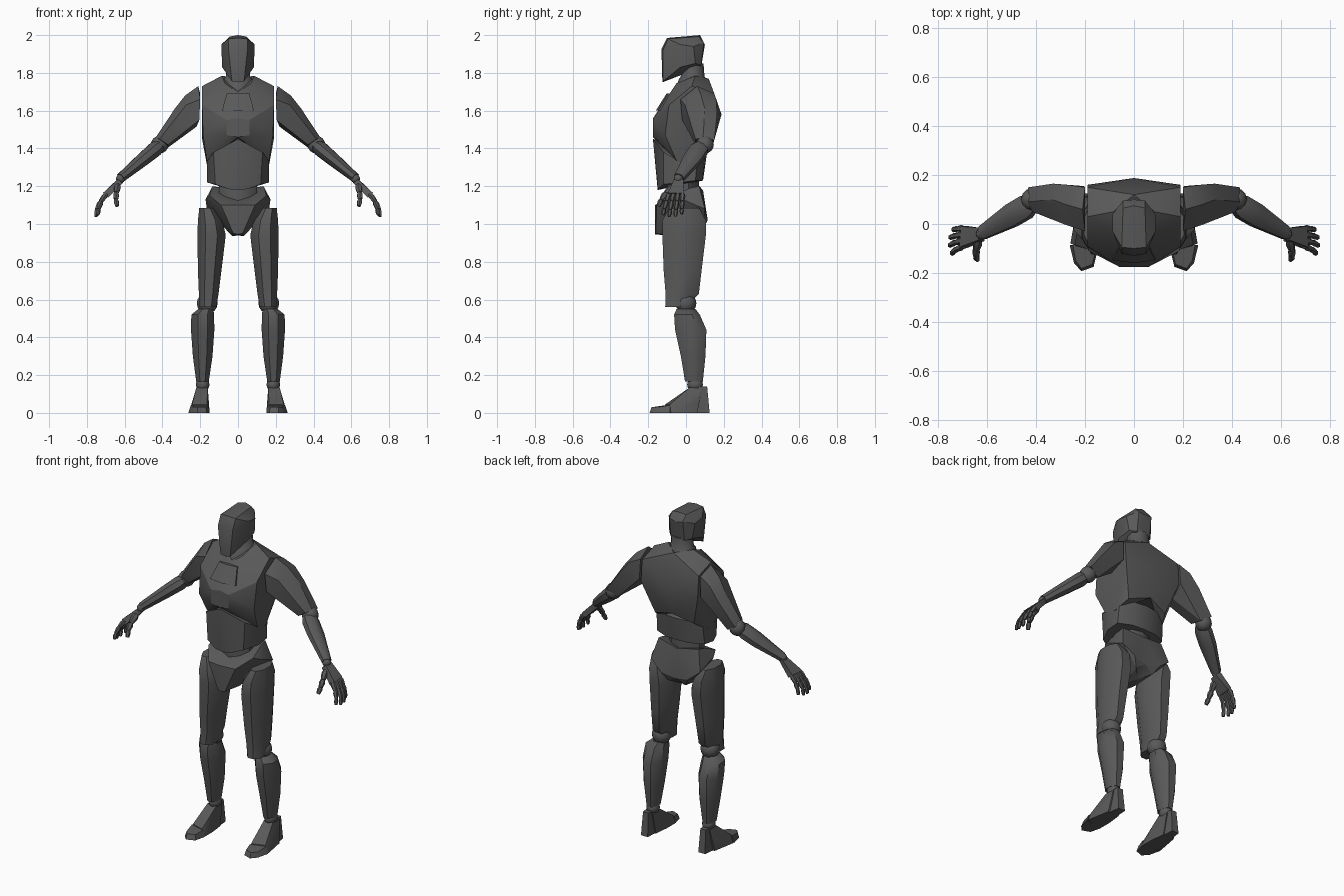
import bpy, bmesh, math
from mathutils import Vector

grey = bpy.data.materials.new("dark_grey")
grey.diffuse_color = (0.1, 0.1, 0.1, 1)


def finish(name, bm, mirror=True, angle=30):
    bmesh.ops.recalc_face_normals(bm, faces=bm.faces)
    me = bpy.data.meshes.new(name)
    bm.to_mesh(me)
    bm.free()
    ob = bpy.data.objects.new(name, me)
    bpy.context.collection.objects.link(ob)
    me.materials.append(grey)
    if mirror:
        ob.modifiers.new("mirror", 'MIRROR').merge_threshold = 0.0005
    bpy.ops.object.select_all(action='DESELECT')
    ob.select_set(True)
    bpy.context.view_layer.objects.active = ob
    bpy.ops.object.shade_smooth_by_angle(angle=math.radians(angle))
    return ob


def hull(name, pts, angle=25):
    """Faceted shell around points at x >= 0, mirrored; open on the x = 0 plane."""
    bm = bmesh.new()
    for p in pts:
        bm.verts.new(p)
    res = bmesh.ops.convex_hull(bm, input=bm.verts)
    junk = [g for g in res["geom_interior"] if isinstance(g, bmesh.types.BMVert)]
    bmesh.ops.delete(bm, geom=junk, context='VERTS')
    bmesh.ops.recalc_face_normals(bm, faces=bm.faces)
    mid = [f for f in bm.faces if all(v.co.x < 1e-4 for v in f.verts)]
    bmesh.ops.delete(bm, geom=mid, context='FACES')
    return finish(name, bm, True, angle)


def loft(name, stations, sides=8, axis=None, mirror=True):
    """Tube through stations (x, y, z, half width, half depth)."""
    bm = bmesh.new()
    t = Vector(axis) if axis else Vector(stations[-1][:3]) - Vector(stations[0][:3])
    t.normalize()
    u = Vector((0, 1, 0)).cross(t).normalized()
    v = t.cross(u)
    k = 1 / math.cos(math.pi / sides)
    rings = []
    for x, y, z, a, b in stations:
        ring = []
        for i in range(sides):
            w = 2 * math.pi * (i + 0.5) / sides
            ring.append(bm.verts.new(Vector((x, y, z)) + k * (u * a * math.cos(w) + v * b * math.sin(w))))
        rings.append(ring)
    for r, s in zip(rings, rings[1:]):
        for i in range(sides):
            j = (i + 1) % sides
            bm.faces.new((r[i], r[j], s[j], s[i]))
    bm.faces.new(rings[0])
    bm.faces.new(rings[-1])
    return finish(name, bm, mirror, 40)


def ball(name, centre, size):
    bm = bmesh.new()
    bmesh.ops.create_uvsphere(bm, u_segments=12, v_segments=8, radius=1)
    bmesh.ops.scale(bm, vec=size, verts=bm.verts)
    bmesh.ops.translate(bm, vec=centre, verts=bm.verts)
    return finish(name, bm, True, 50)


DOWN = (0, 0, -1)

# Head with flat mask, and neck
hull("head", [(0, -.125, 1.75), (.032, -.122, 1.755), (.05, -.122, 1.92), (0, -.13, 1.925),
              (.05, -.095, 1.98), (0, -.1, 1.985), (.045, .065, 1.992), (0, .075, 2.0),
              (.088, -.03, 1.95), (.088, .04, 1.94), (.084, -.03, 1.83), (.077, .05, 1.85),
              (.045, .095, 1.96), (0, .1, 1.95), (.045, .08, 1.84), (0, .08, 1.83)])
loft("neck", [(0, .03, 1.69, .085, .09), (0, .035, 1.765, .078, .07), (0, .035, 1.78, .065, .06),
              (0, .035, 1.85, .06, .055)], 10, DOWN, False)

# Chest shell, arched along its lower edge
hull("chest", [(0, -.08, 1.695), (.07, -.05, 1.745), (.085, .05, 1.785), (0, .12, 1.77),
               (.19, .03, 1.73), (.19, .15, 1.69), (.19, -.09, 1.63), (0, -.175, 1.56),
               (.06, -.175, 1.55), (.06, -.175, 1.47), (0, -.175, 1.46), (.185, -.11, 1.47),
               (.165, -.05, 1.335), (.165, .03, 1.315), (.19, .07, 1.45), (.19, .16, 1.56),
               (0, .188, 1.58), (0, .14, 1.41), (.13, .11, 1.37)])
hull("chest_plate", [(0, -.103, 1.69), (.06, -.095, 1.69), (.085, -.148, 1.6), (0, -.16, 1.6),
                     (0, -.06, 1.69), (.06, -.06, 1.69), (.085, -.11, 1.6), (0, -.12, 1.6)])

# Abdomen, waist and pelvis
hull("abdomen", [(0, -.175, 1.45), (0, -.15, 1.18), (.05, -.148, 1.185), (.12, -.12, 1.21),
                 (.163, -.03, 1.22), (.165, -.03, 1.33), (.13, -.12, 1.38), (.16, .05, 1.23),
                 (.155, .06, 1.34), (.08, .085, 1.23), (.08, .1, 1.37), (0, .09, 1.23), (0, .11, 1.37)])
loft("waist", [(0, -.01, 1.25, .1, .075), (0, -.01, 1.08, .1, .075)], 10, DOWN, False)
hull("pelvis", [(0, -.165, 1.1), (.09, -.155, 1.1), (.15, -.07, 1.15), (.172, -.02, 1.13),
                (.14, .02, 1.19), (.135, .07, 1.2), (.165, .1, 1.08), (.09, .115, 1.02),
                (0, .09, 1.18), (0, .1, 1.0), (.06, .09, .97), (.025, -.16, .95),
                (0, -.165, .945), (.03, -.03, .935), (0, .03, .94)])

# Legs
loft("thighs", [(.165, -.01, 1.085, .04, .08), (.147, -.01, 1.02, .065, .115),
                (.14, -.01, .94, .075, .115), (.15, -.018, .75, .062, .1),
                (.155, -.02, .63, .052, .088), (.16, -.055, .56, .045, .055)], 8, DOWN)
ball("knees", (.163, 0, .58), (.055, .055, .055))
loft("calves", [(.17, 0, .55, .04, .05), (.187, .005, .52, .06, .068), (.187, .025, .44, .062, .083),
                (.187, .038, .3, .052, .065), (.188, .042, .165, .033, .047)], 8, DOWN)
ball("ankles", (.187, .048, .15), (.036, .042, .038))
hull("feet", [(.16, .02, .135), (.22, .02, .135), (.165, .085, .13), (.22, .085, .13),
              (.16, .06, 0), (.235, .06, 0), (.26, -.08, 0), (.15, -.12, 0), (.15, -.03, 0),
              (.165, -.11, .045), (.243, -.085, .045), (.235, .06, .06)])
hull("heels", [(.165, .05, .0), (.225, .05, 0), (.17, .125, 0), (.215, .125, 0),
               (.17, .07, .14), (.215, .07, .14), (.175, .112, .14), (.21, .112, .14)])
hull("toes", [(.15, -.112, 0), (.263, -.085, 0), (.165, -.175, 0), (.215, -.193, 0), (.245, -.16, 0),
              (.158, -.112, .04), (.25, -.085, .04), (.17, -.165, .03), (.215, -.182, .03), (.238, -.15, .03)])

# Arms
hull("upper_arms", [(.2, -.03, 1.66), (.205, -.02, 1.55), (.205, .155, 1.57), (.2, .15, 1.69),
                    (.21, .06, 1.73), (.28, .08, 1.68), (.27, .16, 1.655), (.275, -.005, 1.63),
                    (.22, .07, 1.515), (.33, .165, 1.58), (.335, .1, 1.61), (.438, .09, 1.455),
                    (.432, .15, 1.445), (.37, .05, 1.42), (.37, .13, 1.405), (.415, .05, 1.45)])
ball("elbows", (.415, .1, 1.42), (.047, .047, .047))
loft("forearms", [(.415, .085, 1.415, .03, .035), (.44, .07, 1.395, .04, .048),
                  (.5, .035, 1.345, .036, .048), (.62, -.036, 1.245, .025, .028)])
ball("wrists", (.622, -.04, 1.24), (.024, .024, .024))

# Hands: palm, then jointed fingers and thumb
hull("palms", [(.635, -.015, 1.24), (.635, -.065, 1.235), (.608, -.025, 1.222), (.612, -.07, 1.215),
               (.708, -.01, 1.165), (.714, -.095, 1.165), (.682, -.008, 1.145), (.688, -.1, 1.14)])


def finger(name, joints, r):
    for n, (a, b) in enumerate(zip(joints, joints[1:])):
        q = r * (1 - .12 * n)
        m = Vector(a).lerp(Vector(b), .35)
        loft(f"{name}_joint_{n + 1}", [(*a, q * .7, q * .7), (*m, q, q), (*b, q * .7, q * .7)], 6)


for i in range(4):
    y = -.018 - .024 * i
    d = -.004 - .007 * i
    reach = (0, .012, .014, .005)[i]
    finger(f"finger_{i + 1}", [(.697, y, 1.16), (.722 + reach * .5, y + d * .5, 1.12),
                               (.736 + reach, y + d, 1.08 - reach * .3),
                               (.738 + reach, y + d * 1.3, 1.052 - reach)], .0135)
finger("thumb", [(.635, -.065, 1.205), (.645, -.105, 1.165), (.646, -.13, 1.13), (.64, -.146, 1.095)], .017)
